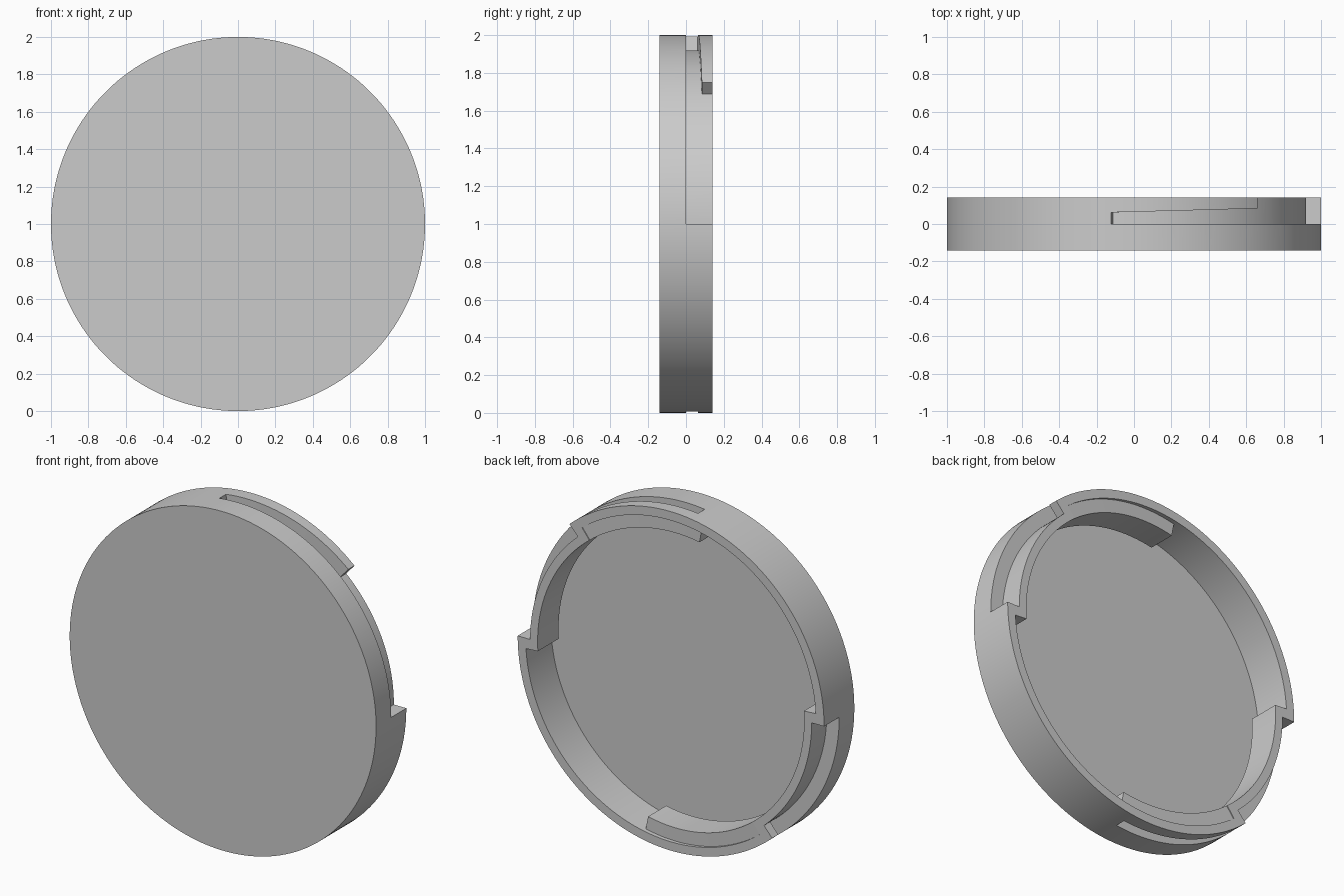
import bpy
import bmesh
from math import cos, sin, radians

cube = bpy.data.objects.get("Cube")
if cube:
    bpy.data.objects.remove(cube, do_unlink=True)

HALF = 0.141              # half the cap depth
RIM_INNER = 0.948
FLOOR = -0.094            # inner face of the front plate
SLOT_R, PAD_R = 0.919, 0.87
WALL = 0.054              # wall kept around each slot
TAB, SLOT_END = 48.6, 97.0
MARGIN = 3.7              # angular wall around the slot

grey = bpy.data.materials.new("matte grey")
grey.use_nodes = True
grey.diffuse_color = (0.6, 0.6, 0.6, 1)
grey.node_tree.nodes["Principled BSDF"].inputs["Base Color"].default_value = (0.6, 0.6, 0.6, 1)


def polar(r, y, deg):
    a = radians(deg)
    return (r * cos(a), y, 1 + r * sin(a))


def finish(bm, name):
    bmesh.ops.recalc_face_normals(bm, faces=bm.faces[:])
    mesh = bpy.data.meshes.new(name)
    bm.to_mesh(mesh)
    bm.free()
    mesh.materials.append(grey)
    ob = bpy.data.objects.new(name, mesh)
    bpy.context.collection.objects.link(ob)
    return ob


def bridge(bm, a, b):
    n = len(a)
    for i in range(n):
        j = (i + 1) % n
        bm.faces.new((a[i], a[j], b[j], b[i]))


def cup(name, steps=180):
    """Turned cup: front disc, outer wall, rim, inner wall and floor."""
    bm = bmesh.new()
    profile = [(1, -HALF), (1, HALF), (RIM_INNER, HALF), (RIM_INNER, FLOOR)]
    rings = [[bm.verts.new(polar(r, y, 360 * i / steps)) for i in range(steps)]
             for r, y in profile]
    for a, b in zip(rings, rings[1:]):
        bridge(bm, a, b)
    bm.faces.new(rings[0])
    bm.faces.new(rings[-1])
    return finish(bm, name)


def arc_block(name, stations, r0, r1, bottom, turn):
    """Curved block whose top height changes along its (angle, top) stations."""
    bm = bmesh.new()
    sections = []
    for deg, top in stations:
        corners = ((r0, bottom), (r1, bottom), (r1, top), (r0, top))
        sections.append([bm.verts.new(polar(r, y, deg + turn)) for r, y in corners])
    for a, b in zip(sections, sections[1:]):
        bridge(bm, a, b)
    bm.faces.new(sections[0])
    bm.faces.new(sections[-1])
    return finish(bm, name)


def slot_top(deg):
    """Sloping underside of the locking tab."""
    return 0.084 - 0.022 * (deg - TAB) / (SLOT_END - TAB)


def stations(start, step_at, end, high, extra):
    """Full height up to step_at, then following the tab slope."""
    n = 28
    first = [(start + (step_at - start) * i / n, high) for i in range(n + 1)]
    s = step_at + 0.01
    angles = [s + (end - s) * i / n for i in range(n + 1)]
    return first + [(d, slot_top(d) + extra) for d in angles]


def combine(target, tool, operation):
    mod = target.modifiers.new(operation.lower(), 'BOOLEAN')
    mod.operation = operation
    mod.solver = 'EXACT'
    mod.object = tool
    bpy.context.view_layer.objects.active = target
    bpy.ops.object.modifier_apply(modifier=mod.name)
    bpy.data.objects.remove(tool, do_unlink=True)


cap = cup("bayonet_cap")

# Inner pads backing the two slots, raised clear of the floor
for turn in (0, 180):
    pad = arc_block("slot_pad",
                    stations(-MARGIN, TAB + MARGIN, SLOT_END + MARGIN + 0.4, HALF, WALL),
                    PAD_R, 0.975, -WALL, turn)
    combine(cap, pad, 'UNION')

# Slots: open entry, then a narrowing channel under the tab
for turn in (0, 180):
    cutter = arc_block("slot_cutter", stations(0, TAB, SLOT_END, 0.3, 0),
                       SLOT_R, 1.1, 0.0, turn)
    cutter.hide_render = True
    combine(cap, cutter, 'DIFFERENCE')

# Smooth curved walls, crisp edges
bpy.ops.object.select_all(action='DESELECT')
cap.select_set(True)
bpy.context.view_layer.objects.active = cap
bpy.ops.object.shade_smooth_by_angle(angle=radians(30))
